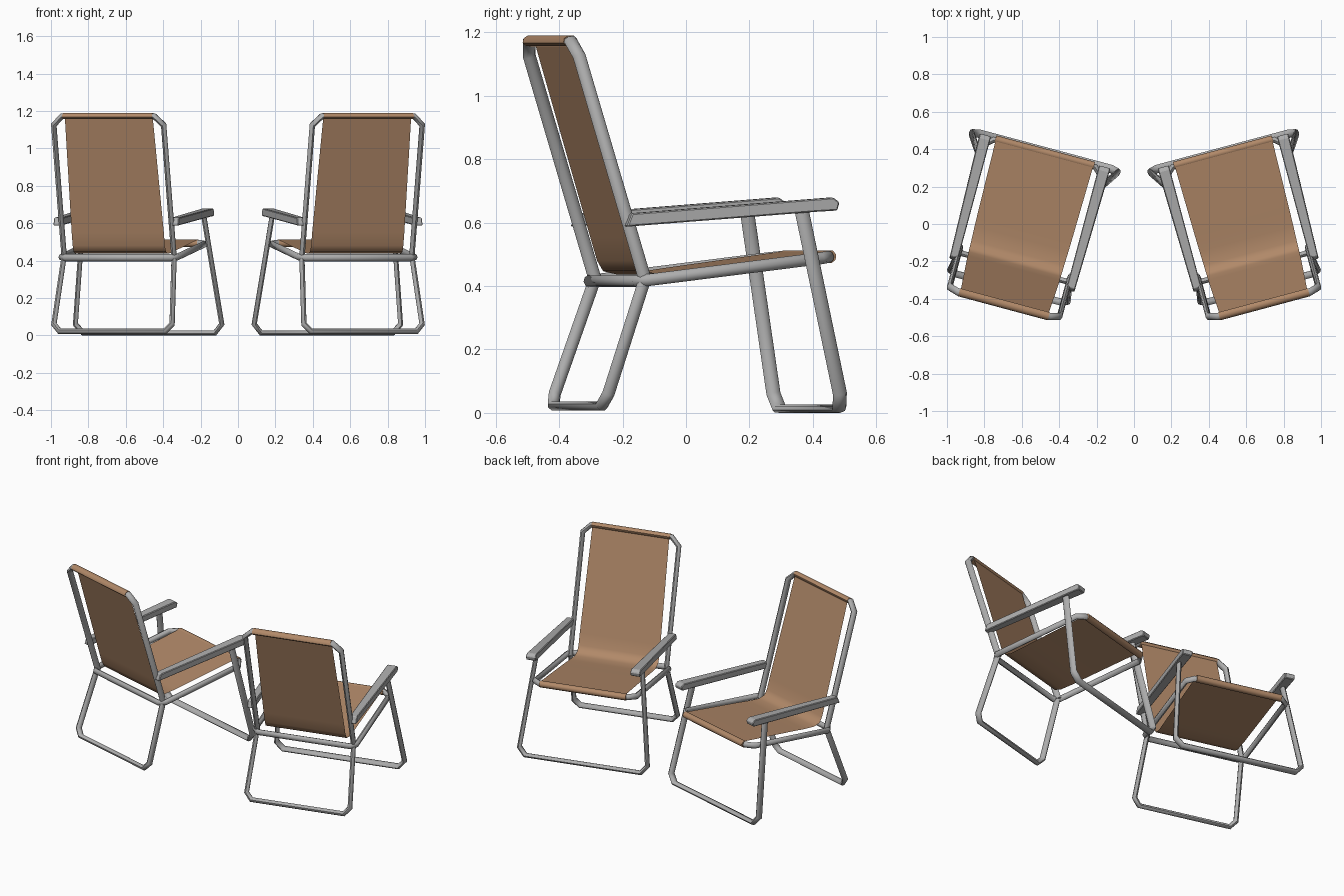
import bpy, bmesh, math
from mathutils import Vector, Matrix

if "Cube" in bpy.data.objects:
    bpy.data.objects.remove(bpy.data.objects["Cube"])

# Chair local axes: u = width, v = forward, z = up. Left chair is placed, then mirrored in x.
PLACE = Matrix.Translation((-0.58, 0, 0)) @ Matrix.Rotation(math.radians(-15), 4, 'Z')


def material(name, rgb):
    m = bpy.data.materials.new(name)
    m.diffuse_color = (*rgb, 1)
    m.use_nodes = True
    m.node_tree.nodes["Principled BSDF"].inputs["Base Color"].default_value = m.diffuse_color
    return m


METAL = material("grey metal", (0.42, 0.42, 0.42))
CLOTH = material("tan fabric", (0.44, 0.25, 0.14))


def finish(name, bm, mat, closed=True, bevel=0):
    if closed:
        bmesh.ops.recalc_face_normals(bm, faces=bm.faces)
    bm.transform(PLACE)
    me = bpy.data.meshes.new(name)
    bm.to_mesh(me)
    bm.free()
    me.materials.append(mat)
    ob = bpy.data.objects.new(name, me)
    bpy.context.collection.objects.link(ob)
    for o in bpy.context.selected_objects:
        o.select_set(False)
    ob.select_set(True)
    bpy.context.view_layer.objects.active = ob
    if not bevel:
        bpy.ops.object.shade_smooth_by_angle(angle=math.radians(50))
    else:
        b = ob.modifiers.new("edges", 'BEVEL')
        b.width, b.segments = bevel, 1
    # Second chair
    ob.modifiers.new("second chair", 'MIRROR').use_mirror_merge = False
    return ob


def tube(name, pts, r_in, r_out, mat=METAL, closed=False, sides=8):
    """Oval tube with mitred corners along a planar path."""
    p = [Vector(q) for q in pts]
    n = len(p)
    normal = Vector((1, 0, 0)).cross(p[1] - p[0])
    if normal.length < 1e-6:
        normal = (p[2] - p[1]).cross(p[1] - p[0]) if n > 2 else Vector((0, 0.957, 0.29))
    normal.normalize()
    bm = bmesh.new()
    rings = []
    for i in range(n):
        a = (p[i] - p[i - 1]).normalized() if closed or i > 0 else None
        b = (p[(i + 1) % n] - p[i]).normalized() if closed or i < n - 1 else None
        a, b = a or b, b or a
        t = (a + b).normalized()
        side = t.cross(normal).normalized() / max(t.dot(a), 0.3)
        rings.append([bm.verts.new(p[i] + side * r_in * math.cos(k) + normal * r_out * math.sin(k))
                      for k in (2 * math.pi * j / sides for j in range(sides))])
    for i in range(n if closed else n - 1):
        A, B = rings[i], rings[(i + 1) % n]
        for j in range(sides):
            k = (j + 1) % sides
            bm.faces.new((A[j], A[k], B[k], B[j]))
    if not closed:
        bm.faces.new(rings[0])
        bm.faces.new(rings[-1])
    return finish(name, bm, mat)


def u_shape(half):
    """Mirror half a path across the chair's middle."""
    return half + [(-u, v, z) for u, v, z in reversed(half)]


# Frame tubes
tube("back_frame", u_shape([(0.304, -0.212, 0.41), (0.304, -0.43, 1.125), (0.254, -0.4446, 1.173)]),
     0.015, 0.021)
tube("front_leg", u_shape([(0.333, 0.287, 0.645), (0.405, 0.394, 0.06), (0.365, 0.4025, 0.0135)]),
     0.0135, 0.023)
tube("rear_leg", u_shape([(0.305, -0.218, 0.415), (0.327, -0.341, 0.06), (0.292, -0.354, 0.022)]),
     0.0145, 0.02)


def seat_z(v):
    return 0.415 + (v + 0.24) * 0.122


tube("seat_frame", [(u, v, seat_z(v)) for u, v in (
    (0.29, -0.24), (0.32, -0.21), (0.32, 0.355), (0.28, 0.392),
    (-0.28, 0.392), (-0.32, 0.355), (-0.32, -0.21), (-0.29, -0.24))],
    0.015, 0.019, closed=True)

# Fabric sleeves around the top bar and the front seat bar
tube("back_fabric_sleeve", [(-0.248, -0.4446, 1.173), (0.248, -0.4446, 1.173)], 0.018, 0.023, CLOTH)
tube("seat_fabric_sleeve", [(-0.273, 0.396, seat_z(0.396)), (0.273, 0.396, seat_z(0.396))],
     0.021, 0.022, CLOTH)

# Fabric sling: half width, v, z from the top of the back to the front of the seat
SLING = [(0.243, -0.432, 1.178), (0.255, -0.243, 0.55), (0.255, -0.222, 0.48), (0.256, -0.202, 0.447),
         (0.257, -0.16, 0.437), (0.26, -0.08, 0.445), (0.262, 0.0, 0.457), (0.27, 0.40, 0.511)]
bm = bmesh.new()
rows = [(bm.verts.new((-w, v, z)), bm.verts.new((w, v, z))) for w, v, z in SLING]
for (a, b), (c, d) in zip(rows, rows[1:]):
    bm.faces.new((a, c, d, b))
finish("fabric_sling", bm, CLOTH, closed=False)

# Armrests, narrower at the rear
ARM = [(-0.285, 0.587), (-0.268, 0.629), (0.385, 0.679), (0.405, 0.664), (0.398, 0.638), (0.33, 0.634)]
for label, sign in (("inner_armrest", 1), ("outer_armrest", -1)):
    bm = bmesh.new()
    sides = [[bm.verts.new((sign * (0.33 if v > 0 else 0.323) + s * (0.031 if v > 0 else 0.023), v, z))
              for v, z in ARM] for s in (-1, 1)]
    for ring in sides:
        bm.faces.new(ring)
    for i in range(len(ARM)):
        j = (i + 1) % len(ARM)
        bm.faces.new((sides[0][i], sides[0][j], sides[1][j], sides[1][i]))
    finish(label, bm, METAL, bevel=0.004)
